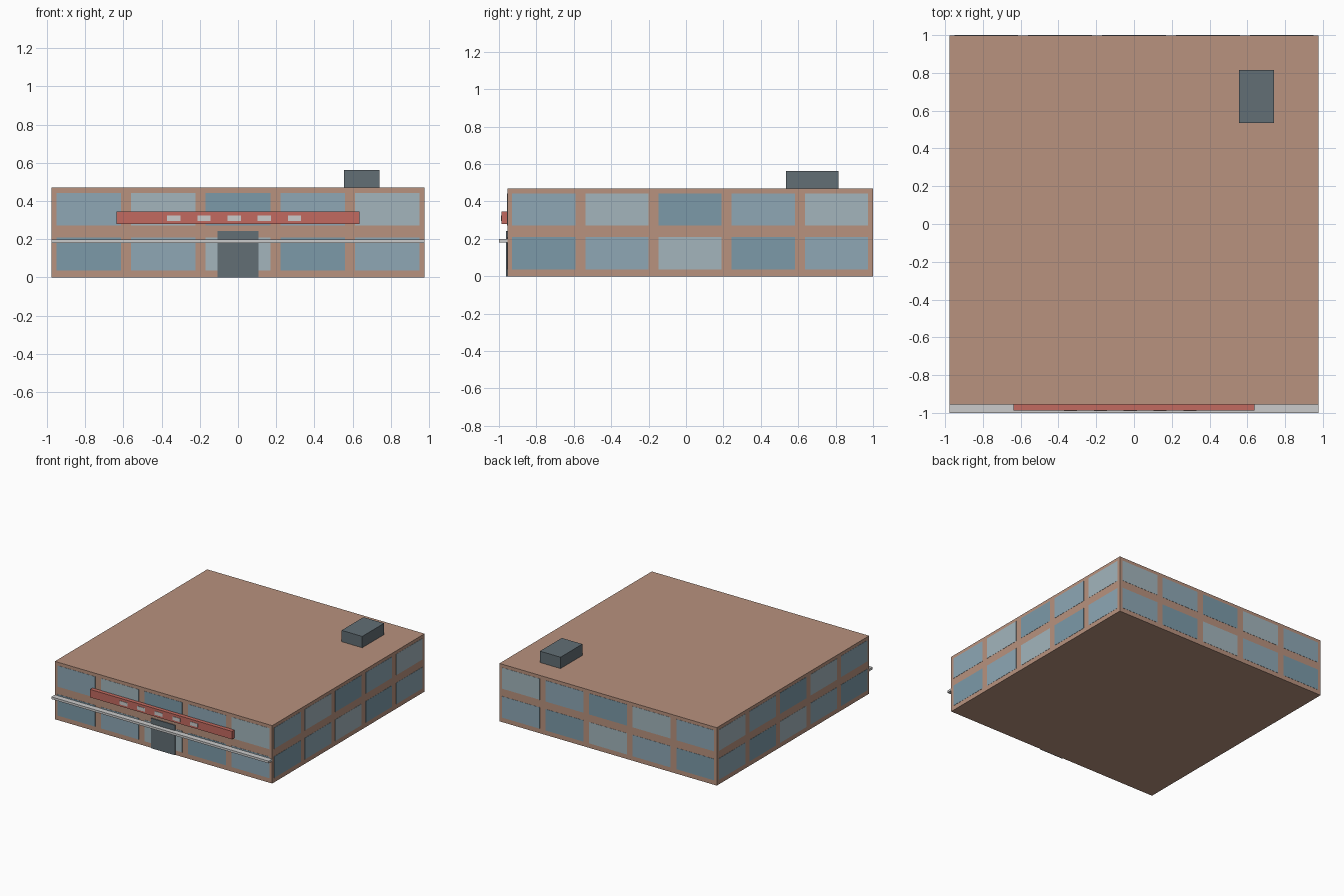
import bpy

if "Cube" in bpy.data.objects:
    bpy.data.objects.remove(bpy.data.objects["Cube"])

W, Y0, Y1, H = 0.976, -0.955, 0.999, 0.47   # half width, front, back, roof height
YC = (Y0 + Y1) / 2


def material(name, rgb):
    m = bpy.data.materials.new(name)
    lin = [((c / 255 + 0.055) / 1.055) ** 2.4 for c in rgb]
    m.diffuse_color = (*lin, 1)
    m.use_nodes = True
    m.node_tree.nodes["Principled BSDF"].inputs["Base Color"].default_value = m.diffuse_color
    return m


brick = material("brick", (184, 146, 126))
red = material("sign_red", (194, 106, 96))
dark = material("dark_metal", (98, 110, 117))
pale = material("pale_trim", (208, 209, 205))
glass = [material("glass_dark", (124, 154, 169)),
         material("glass_mid", (142, 167, 181)),
         material("glass_light", (163, 181, 188))]


def box(name, x, y, z, mat):
    """Box from (min, max) ranges on each axis."""
    bpy.ops.mesh.primitive_cube_add(size=1, location=[sum(r) / 2 for r in (x, y, z)])
    o = bpy.context.object
    o.name = name
    o.scale = [r[1] - r[0] for r in (x, y, z)]
    bpy.ops.object.transform_apply(location=False, rotation=False, scale=True)
    o.data.materials.append(mat)
    return o


# main block
box("building_body", (-W, W), (Y0, Y1), (0, H), brick)

# window grid on all four walls, two storeys of five
T = 0.0015
for row, z in enumerate([(0.037, 0.21), (0.272, 0.443)]):
    for i in range(5):
        c = (i - 2) * 0.391
        along_x = (c - 0.169, c + 0.169)
        along_y = (YC + c - 0.169, YC + c + 0.169)
        mat = glass[(i + row) % 3]
        box("window_front", along_x, (Y0 - T, Y0 + T), z, mat)
        box("window_back", along_x, (Y1 - T, Y1 + T), z, mat)
        box("window_left", (-W - T, -W + T), along_y, z, mat)
        box("window_right", (W - T, W + T), along_y, z, mat)

# entrance door
box("door", (-0.107, 0.107), (Y0 - 0.007, Y0), (0, 0.243), dark)

# ledge across the front
box("front_ledge", (-W, W), (-1.0, Y0), (0.181, 0.199), pale)

# sign board with plain pale blocks
box("sign_board", (-0.637, 0.637), (-0.987, Y0), (0.28, 0.345), red)
for i in range(5):
    c = -0.02 + (i - 2) * 0.158
    box("sign_block", (c - 0.035, c + 0.035), (-0.99, -0.986), (0.296, 0.325), pale)

# rooftop unit
box("roof_unit", (0.556, 0.741), (0.535, 0.815), (H, 0.562), dark)
